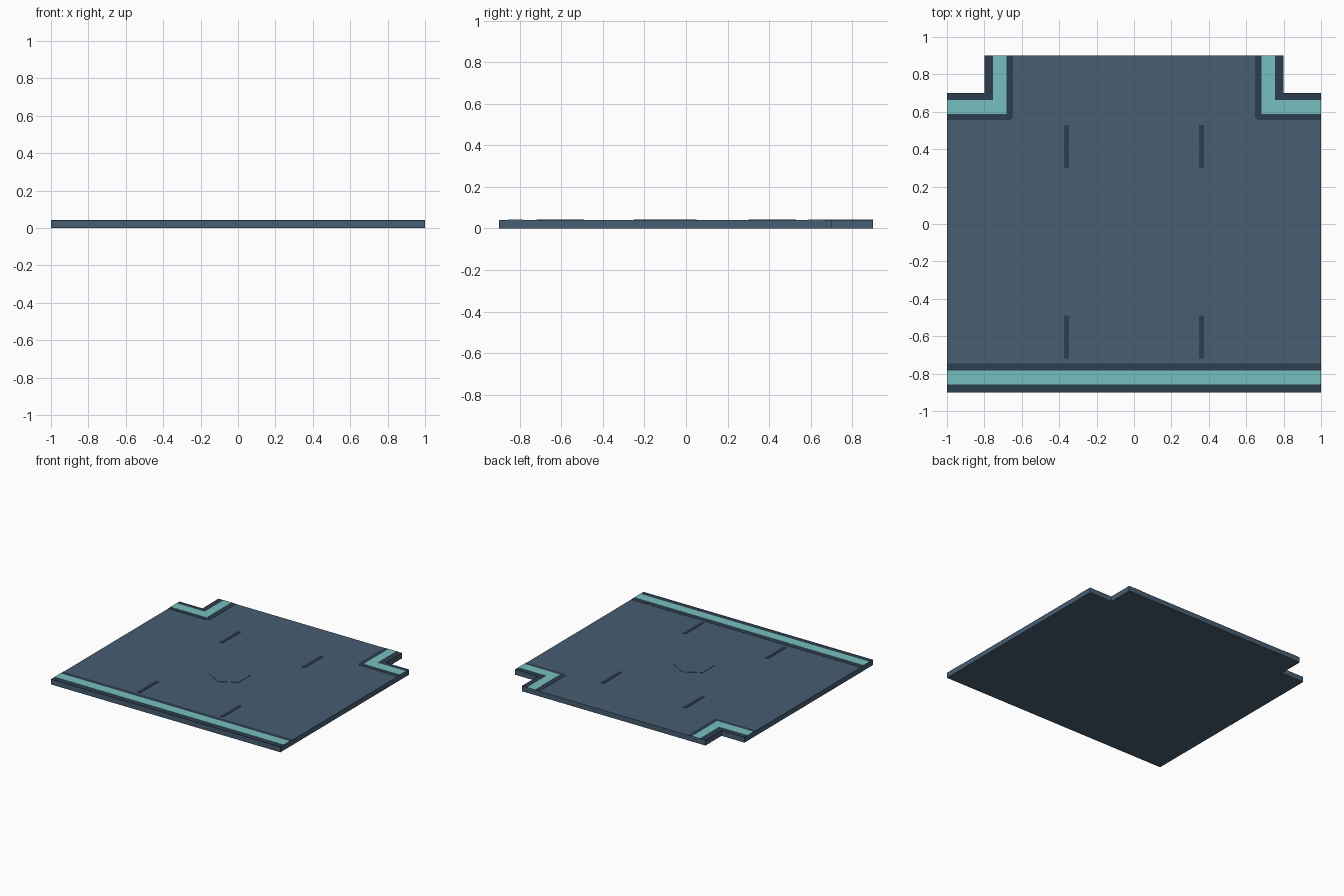
import bpy, bmesh, math

if "Cube" in bpy.data.objects:
    bpy.data.objects.remove(bpy.data.objects["Cube"])

TOP = 0.04


def make_mat(name, rgb):
    m = bpy.data.materials.new(name)
    m.diffuse_color = (*rgb, 1)
    m.use_nodes = True
    m.node_tree.nodes["Principled BSDF"].inputs["Base Color"].default_value = m.diffuse_color
    return m


SLATE = make_mat("slate blue", (0.063, 0.112, 0.171))
DARK = make_mat("dark navy", (0.027, 0.047, 0.076))
TEAL = make_mat("teal", (0.18, 0.53, 0.52))


def plate(name, pts, z0, z1, mat, mirror=False):
    """Extrude a flat outline from z0 to z1, optionally mirrored across x."""
    bm = bmesh.new()
    f = bm.faces.new([bm.verts.new((x, y, z0)) for x, y in pts])
    r = bmesh.ops.extrude_face_region(bm, geom=[f])
    for v in r["geom"]:
        if isinstance(v, bmesh.types.BMVert):
            v.co.z = z1
    bmesh.ops.recalc_face_normals(bm, faces=bm.faces[:])
    me = bpy.data.meshes.new(name)
    bm.to_mesh(me)
    bm.free()
    me.materials.append(mat)
    ob = bpy.data.objects.new(name, me)
    bpy.context.collection.objects.link(ob)
    if mirror:
        ob.modifiers.new("Mirror", 'MIRROR').use_mirror_merge = False
    return ob


def rect(x0, x1, y0, y1):
    return [(x0, y0), (x1, y0), (x1, y1), (x0, y1)]


def corner(xi, xo, yi, yo, cut=0.0):
    """L-shaped band around the notch, with an optional cut on its elbow."""
    elbow = [(xi, yi + cut), (xi + cut, yi)] if cut else [(xi, yi)]
    return [(xi, 0.9)] + elbow + [(1, yi), (1, yo), (xo, yo), (xo, 0.9)]


# Floor slab with two notched back corners
plate("floor_slab", [(-1, -0.9), (1, -0.9), (1, 0.7), (0.8, 0.7), (0.8, 0.9),
                     (-0.8, 0.9), (-0.8, 0.7), (-1, 0.7)], 0, TOP, SLATE)

# Front edge: dark border with teal strip
plate("front_border", rect(-1, 1, -0.9, -0.745), TOP, TOP + 0.0015, DARK)
plate("front_strip", rect(-1, 1, -0.857, -0.782), TOP, TOP + 0.003, TEAL)

# Back corners: dark border with teal strip
plate("corner_border", corner(0.647, 0.8, 0.557, 0.7, 0.015), TOP, TOP + 0.0015, DARK, True)
plate("corner_strip", corner(0.683, 0.754, 0.587, 0.663), TOP, TOP + 0.003, TEAL, True)

# Four dark floor dashes
for tag, y0, y1 in (("front", -0.72, -0.49), ("back", 0.3, 0.53)):
    plate(tag + "_dashes", rect(0.347, 0.373, y0, y1), TOP, TOP + 0.003, DARK, True)

# Low hexagonal floor plate
hexagon = [(0.15 * math.cos(math.radians(a)), -0.1 + 0.15 * math.sin(math.radians(a)))
           for a in range(30, 390, 60)]
plate("hex_plate", hexagon, TOP, TOP + 0.003, SLATE)
